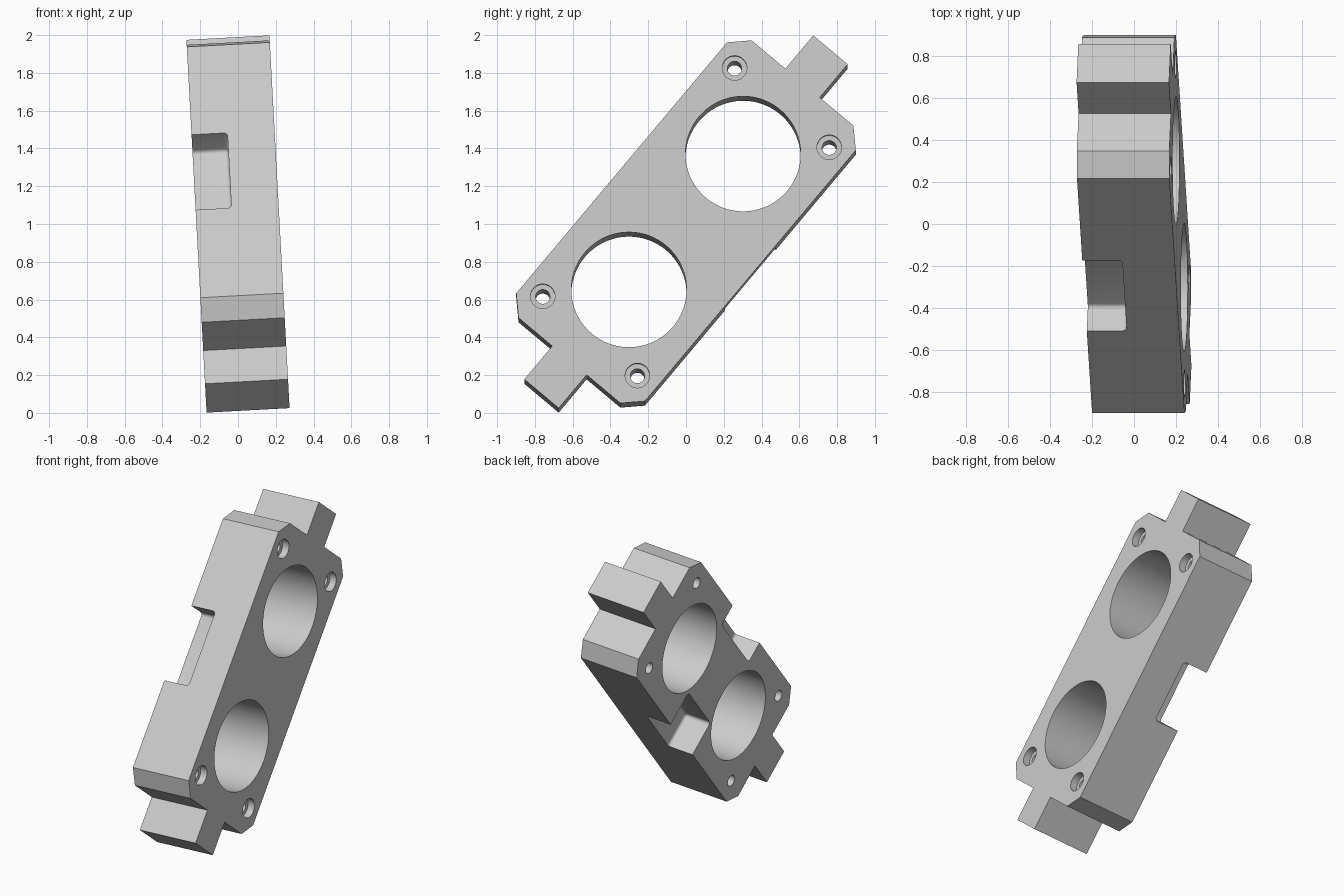
import bpy
import bmesh
from math import radians, sin, cos
from mathutils import Matrix, Vector

if "Cube" in bpy.data.objects:
    bpy.data.objects.remove(bpy.data.objects["Cube"], do_unlink=True)

HALF = 0.22          # half of the plate thickness
OVER = 0.2           # how far cutters stick out

grey = bpy.data.materials.new("light grey metal")
grey.use_nodes = True
colour = (0.6, 0.6, 0.6, 1)
grey.diffuse_color = colour
grey.node_tree.nodes["Principled BSDF"].inputs["Base Color"].default_value = colour


def make_object(name, bm):
    bmesh.ops.recalc_face_normals(bm, faces=bm.faces)
    mesh = bpy.data.meshes.new(name)
    bm.to_mesh(mesh)
    bm.free()
    mesh.materials.append(grey)
    obj = bpy.data.objects.new(name, mesh)
    bpy.context.collection.objects.link(obj)
    return obj


def cylinder(name, x, y, radius, bottom, top, sides):
    bm = bmesh.new()
    bmesh.ops.create_cone(bm, cap_ends=True, segments=sides, radius1=radius,
                          radius2=radius, depth=top - bottom,
                          matrix=Matrix.Translation((x, y, (bottom + top) / 2)))
    return make_object(name, bm)


def rounded_box(name, low, high, radius):
    low, high = Vector(low), Vector(high)
    bm = bmesh.new()
    bmesh.ops.create_cube(bm, size=1, matrix=Matrix.Translation((low + high) / 2)
                          @ Matrix.Diagonal((*(high - low), 1)))
    bmesh.ops.bevel(bm, geom=bm.edges[:], offset=radius, segments=5,
                    profile=0.5, affect='EDGES')
    return make_object(name, bm)


def cut(target, cutter):
    mod = target.modifiers.new("cut", 'BOOLEAN')
    mod.operation = 'DIFFERENCE'
    mod.solver = 'EXACT'
    mod.object = cutter
    cutter.hide_render = True
    bpy.context.view_layer.objects.active = target
    bpy.ops.object.modifier_apply(modifier=mod.name)
    bpy.data.objects.remove(cutter, do_unlink=True)


# Plate outline: one quarter, mirrored into all four quadrants
quarter = [(1.19, 0.119), (0.96, 0.119), (0.96, 0.352), (0.868, 0.445)]
upper = quarter + [(-x, y) for x, y in reversed(quarter)]
outline = upper + [(x, -y) for x, y in reversed(upper)]

bm = bmesh.new()
face = bm.faces.new([bm.verts.new((x, y, -HALF)) for x, y in outline])
grown = bmesh.ops.extrude_face_region(bm, geom=[face])
bmesh.ops.translate(bm, vec=(0, 0, 2 * HALF),
                    verts=[g for g in grown["geom"] if isinstance(g, bmesh.types.BMVert)])
plate = make_object("bored_mounting_plate", bm)

# Two large bores and four counterbored screw holes
for sx in (-1, 1):
    cut(plate, cylinder("bore_cutter", sx * 0.47, 0, 0.305, -HALF - OVER, HALF + OVER, 96))
    for sy in (-1, 1):
        x, y = sx * 0.79, sy * 0.327
        cut(plate, cylinder("screw_cutter", x, y, 0.038, -HALF - OVER, HALF + OVER, 32))
        cut(plate, cylinder("counterbore_cutter", x, y, 0.065, HALF - 0.05, HALF + OVER, 40))

# Filleted side notches open to the rear face
floor = -HALF + 0.19
cut(plate, rounded_box("wide_notch_cutter", (-0.26, 0.295, -HALF - OVER),
                       (0.26, 0.445 + OVER, floor), 0.022))
cut(plate, rounded_box("deep_notch_cutter", (-0.21, -0.445 - OVER, -HALF - OVER),
                       (0.21, -0.2, floor), 0.022))

# Stand the plate up, leaning along its length
a = radians(50)
axes = Matrix(((0, 0, 1, 0),
               (cos(a), -sin(a), 0, 0),
               (sin(a), cos(a), 0, 0),
               (0, 0, 0, 1)))
plate.data.transform(Matrix.Translation((0, 0, 1)) @ Matrix.Rotation(-0.054, 4, 'Y') @ axes)

bpy.ops.object.select_all(action='DESELECT')
plate.select_set(True)
bpy.context.view_layer.objects.active = plate
bpy.ops.object.shade_smooth_by_angle(angle=radians(30))
